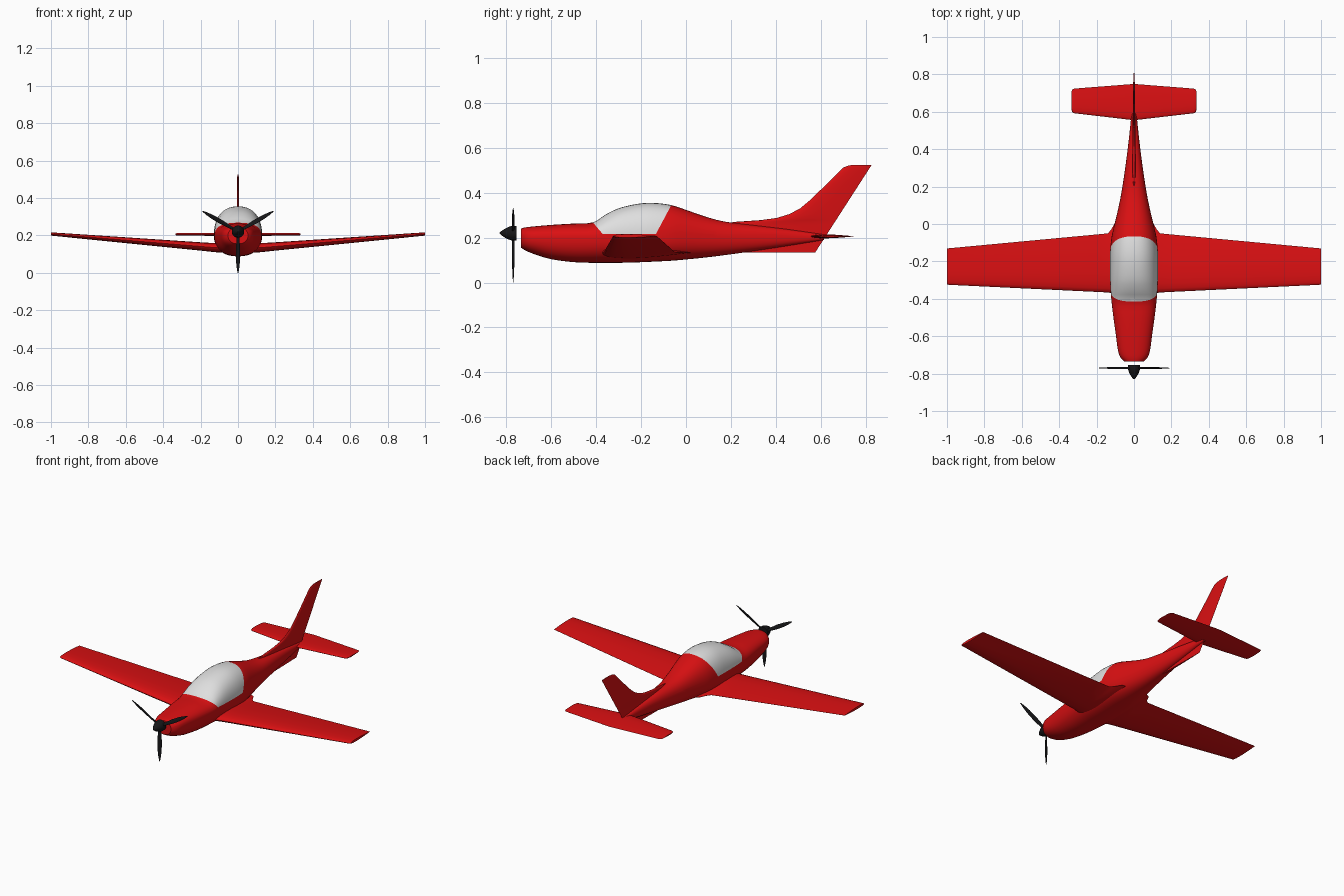
import bpy, bmesh, math
from mathutils import Vector

if "Cube" in bpy.data.objects:
    bpy.data.objects.remove(bpy.data.objects["Cube"])


def material(name, rgb):
    m = bpy.data.materials.new(name)
    m.diffuse_color = (*rgb, 1)
    m.use_nodes = True
    m.node_tree.nodes["Principled BSDF"].inputs["Base Color"].default_value = m.diffuse_color
    return m


RED = material("red_paint", (0.70, 0.005, 0.006))
GLASS = material("canopy_white", (0.74, 0.74, 0.74))
BLACK = material("black", (0.008, 0.008, 0.009))


def loft(rings):
    """Skin a list of closed rings and cap both ends."""
    bm = bmesh.new()
    vs = [[bm.verts.new(p) for p in r] for r in rings]
    n = len(vs[0])
    for a, b in zip(vs, vs[1:]):
        for i in range(n):
            j = (i + 1) % n
            bm.faces.new((a[i], a[j], b[j], b[i]))
    bm.faces.new(vs[0])
    bm.faces.new(vs[-1][::-1])
    bmesh.ops.recalc_face_normals(bm, faces=bm.faces)
    return bm


def finish(bm, name, mats, angle=35):
    me = bpy.data.meshes.new(name)
    bm.to_mesh(me)
    bm.free()
    for m in mats:
        me.materials.append(m)
    ob = bpy.data.objects.new(name, me)
    bpy.context.collection.objects.link(ob)
    bpy.ops.object.select_all(action='DESELECT')
    ob.select_set(True)
    bpy.context.view_layer.objects.active = ob
    bpy.ops.object.shade_smooth_by_angle(angle=math.radians(angle))
    return ob


def spline(rows, sub):
    """Catmull-Rom through rows of numbers."""
    out = []
    for i in range(len(rows) - 1):
        p = [rows[max(0, min(len(rows) - 1, i + k))] for k in (-1, 0, 1, 2)]
        for s in range(sub):
            t = s / sub
            out.append([0.5 * (2 * b + (c - a) * t + (2 * a - 5 * b + 4 * c - d) * t * t
                               + (3 * b - a - 3 * c + d) * t ** 3) for a, b, c, d in zip(*p)])
    return out + [list(rows[-1])]


def airfoil(y0, y1, t, n=12):
    """Closed (y, offset) outline from nose y0 to tail y1, full thickness t."""
    def half(u):
        return 5 * t * (.2969 * math.sqrt(u) - .126 * u - .3516 * u * u + .2843 * u ** 3 - .1015 * u ** 4)
    us = [0.5 - 0.5 * math.cos(math.pi * i / n) for i in range(n + 1)]
    up = [(y0 + (y1 - y0) * u, half(u)) for u in us]
    return up + [(y, -h) for y, h in up[-1:0:-1]]


# Fuselage stations: y, half width, bottom z, top z
stations = [(-.735, .053, .155, .241), (-.715, .071, .143, .246), (-.68, .085, .128, .25),
            (-.6, .096, .104, .257), (-.5, .110, .091, .263), (-.415, .120, .088, .268),
            (-.36, .125, .088, .302), (-.3, .128, .088, .331), (-.22, .129, .09, .350),
            (-.15, .128, .093, .355), (-.07, .120, .097, .346), (0, .104, .103, .324),
            (.08, .085, .111, .296), (.17, .067, .122, .272), (.3, .047, .14, .256),
            (.45, .028, .163, .238), (.615, .011, .19, .214)]
rings = []
for y, w, zb, zt in spline(stations, 3):
    ring = []
    for i in range(40):
        a = 2 * math.pi * i / 40
        c, s = math.cos(a), math.sin(a)
        e = 2 / 2.3
        h = zt - .2 if s > 0 else .2 - zb
        ring.append((w * math.copysign(abs(c) ** e, c), y, .2 + h * math.copysign(abs(s) ** e, s)))
    rings.append(ring)
bm = loft(rings)

# Canopy: cut along three planes and coloured inside them
cuts = [(Vector((0, -.415, .268)), Vector((0, .053, .045))),
        (Vector((0, -.065, .346)), Vector((0, -.131, .07))),
        (Vector((0, 0, .216)), Vector((0, 0, 1)))]
for co, no in cuts:
    bmesh.ops.bisect_plane(bm, geom=bm.verts[:] + bm.edges[:] + bm.faces[:], dist=1e-5,
                           plane_co=co, plane_no=no.normalized())
for f in bm.faces:
    c = f.calc_center_median()
    f.material_index = int(all((c - co).dot(no) > 0 for co, no in cuts))
finish(bm, "fuselage", [RED, GLASS], 40)


def span_surface(name, half):
    """Wing-like surface; half = (x, nose y, tail y, z, thickness) from root to tip."""
    full = [(-s[0], *s[1:]) for s in half[::-1]] + half
    return finish(loft([[(x, y, z + h) for y, h in airfoil(a, b, t)]
                        for x, a, b, z, t in full]), name, [RED])


# Wing with a small root fairing
span_surface("wing", [(.05, -.38, .03, .132, .052), (.10, -.375, .01, .134, .052),
                      (.122, -.369, -.03, .135, .050), (.14, -.366, -.05, .136, .048),
                      (.2, -.363, -.056, .141, .045), (.992, -.325, -.13, .207, .018),
                      (1, -.323, -.131, .208, .015)])

# Tailplane with rounded tips
span_surface("tailplane", [(.01, .556, .748, .206, .018), (.318, .592, .724, .206, .014),
                           (.329, .596, .720, .206, .012), (.335, .615, .705, .206, .006)])

# Fin with swept rudder, dorsal fillet and ventral keel: z, nose y, thickness
fin = [(.133, .15, .012), (.2, .15, .015), (.255, .17, .016), (.27, .21, .016), (.278, .33, .016),
       (.288, .405, .016), (.305, .46, .015), (.33, .508, .014), (.365, .55, .013),
       (.44, .628, .011), (.512, .70, .009), (.521, .722, .007), (.525, .745, .004)]
finish(loft([[(h, y, z) for y, h in airfoil(a, .575 + .645 * (z - .133), t)]
             for z, a, t in fin]), "tail_fin", [RED])

# Spinner
profile = [(-.755, .033), (-.775, .033), (-.793, .027), (-.81, .018), (-.823, .009), (-.83, .002)]
finish(loft([[(r * math.cos(k * math.pi / 12), y, .22 + r * math.sin(k * math.pi / 12))
              for k in range(24)] for y, r in profile]), "spinner", [BLACK])

# Three propeller blades: radius, width, thickness, pitch in degrees
blade = [(.015, .014, .010, 35), (.05, .020, .008, 32), (.10, .026, .006, 25),
         (.15, .024, .005, 20), (.19, .016, .004, 16), (.22, .004, .002, 14)]
for k, deg in enumerate((30, 150, 270)):
    d = math.radians(deg)
    rings = []
    for r, w, t, pitch in blade:
        p = math.radians(pitch)
        ring = []
        for i in range(12):
            a = i * math.pi / 6
            u, v = w / 2 * math.cos(a), t / 2 * math.sin(a)
            tan, y = u * math.cos(p) - v * math.sin(p), u * math.sin(p) + v * math.cos(p)
            ring.append((r * math.cos(d) - tan * math.sin(d), -.77 + y,
                         .22 + r * math.sin(d) + tan * math.cos(d)))
        rings.append(ring)
    finish(loft(rings), f"propeller_blade_{k + 1}", [BLACK])
